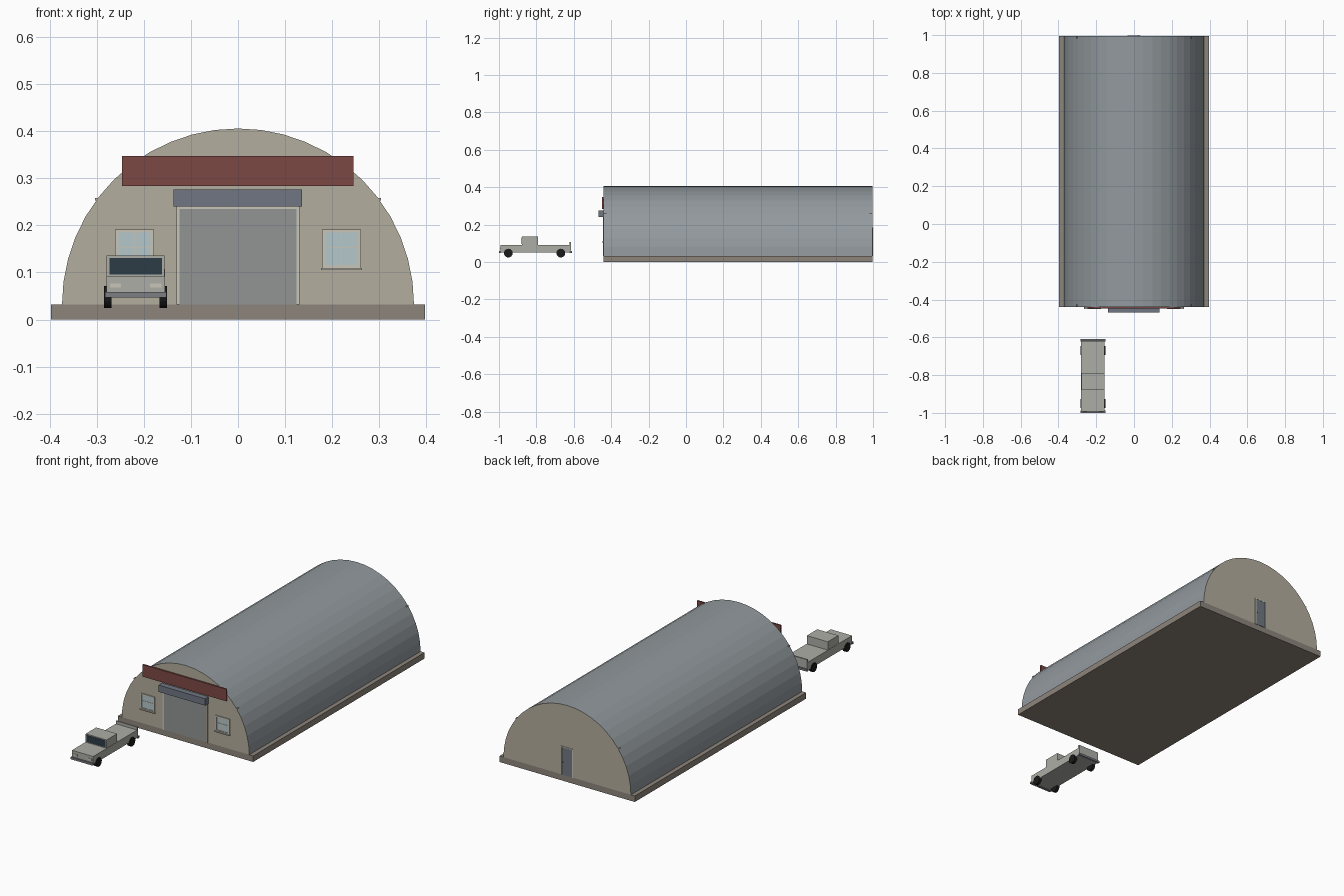
import bpy, math

if "Cube" in bpy.data.objects:
    bpy.data.objects.remove(bpy.data.objects["Cube"])

SLAB, R = 0.032, 0.374          # slab height, vault radius
Y0, Y1 = -0.44, 0.996           # building ends


def mat(name, r, g, b):
    m = bpy.data.materials.new(name)
    m.diffuse_color = (r, g, b, 1)
    m.use_nodes = True
    m.node_tree.nodes["Principled BSDF"].inputs["Base Color"].default_value = m.diffuse_color
    return m


WALL = mat("tan_plaster", .45, .42, .34)
SLABM = mat("slab_concrete", .27, .235, .20)
ROOF = mat("roof_metal", .29, .32, .34)
SIGN = mat("sign_red", .20, .065, .06)
HOUSING = mat("housing_blue_grey", .16, .18, .23)
SHUTTER = mat("shutter_grey", .29, .30, .30)
TRIM = mat("trim_cream", .58, .56, .48)
GLASS = mat("window_glass", .46, .57, .60)
DARK = mat("windshield_glass", .025, .045, .06)
PAINT = mat("truck_paint", .42, .42, .39)
BUMPER = mat("bumper_grey", .20, .21, .23)
TYRE = mat("tyre_black", .01, .01, .01)
DOOR = mat("door_blue_grey", .16, .19, .22)


def mesh(name, verts, faces, m):
    me = bpy.data.meshes.new(name)
    me.from_pydata(verts, [], faces)
    me.materials.append(m)
    ob = bpy.data.objects.new(name, me)
    bpy.context.collection.objects.link(ob)
    return ob


def box(name, x, y, z, m):
    v = [(a, b, c) for a in x for b in y for c in z]
    f = [(0, 1, 3, 2), (4, 6, 7, 5), (0, 4, 5, 1), (2, 3, 7, 6), (0, 2, 6, 4), (1, 5, 7, 3)]
    return mesh(name, v, f, m)


def arc(r, y, n=24):
    return [(r * math.cos(math.pi * i / n), y, SLAB + r * math.sin(math.pi * i / n))
            for i in range(n + 1)]


# slab and vaulted roof
box("slab", (-.397, .397), (Y0, Y1), (0, SLAB), SLABM)
n = 25
mesh("vault_roof", arc(R, Y0) + arc(R, Y1),
     [(i, i + 1, n + i + 1, n + i) for i in range(n - 1)], ROOF)

# end walls and the small lugs at their edges
mesh("front_wall", arc(R, Y0), [tuple(reversed(range(n)))], WALL)
mesh("back_wall", arc(R, Y1), [tuple(range(n))], WALL)
for s in (-1, 1):
    for end, y in (("front", (Y0, Y0 + .015)), ("back", (Y1 - .015, Y1))):
        box(end + "_wall_lug", sorted((s * .292, s * .304)), y, (.253, .258), WALL)

# big front door with trim, shutter housing and sign board
box("shutter_door", (-.125, .125), (Y0 - .002, Y0), (SLAB, .236), SHUTTER)
for s in (-1, 1):
    box("door_jamb", sorted((s * .124, s * .131)), (Y0 - .005, Y0), (SLAB, .241), TRIM)
box("door_head", (-.131, .131), (Y0 - .005, Y0), (.235, .241), TRIM)
box("shutter_housing", (-.137, .136), (Y0 - .029, Y0), (.24, .276), HOUSING)
box("sign_board", (-.246, .245), (Y0 - .008, Y0), (.284, .348), SIGN)


def window(cx):
    f = (Y0 - .005, Y0)
    box("window_glass", (cx - .036, cx + .036), (Y0 - .002, Y0), (.114, .186), GLASS)
    for s in (-1, 1):
        box("window_side", sorted((cx + s * .034, cx + s * .041)), f, (.110, .191), TRIM)
    for z in (.110, .185):
        box("window_rail", (cx - .034, cx + .034), f, (z, z + .006), TRIM)
    box("window_mullion", (cx - .0015, cx + .0015), (Y0 - .004, Y0), (.116, .185), TRIM)
    box("window_crossbar", (cx - .034, cx + .034), (Y0 - .0035, Y0), (.1515, .1545), TRIM)
    box("window_sill", (cx - .044, cx + .044), (Y0 - .01, Y0), (.105, .110), TRIM)


for cx in (-.22, .22):
    window(cx)

# back door
box("back_door", (-.03, .03), (Y1, Y1 + .002), (SLAB, .178), DOOR)
for s in (-1, 1):
    box("back_door_jamb", sorted((s * .03, s * .035)), (Y1, Y1 + .003), (SLAB, .183), TRIM)
box("back_door_head", (-.03, .03), (Y1, Y1 + .003), (.178, .183), TRIM)
box("back_door_knob", (.020, .025), (Y1, Y1 + .004), (.098, .104), TYRE)

# pickup truck
TX = -.2175


def tbox(name, hw, y, z, m):
    return box(name, (TX - hw, TX + hw), y, z, m)


tbox("truck_body", .0625, (-.992, -.618), (.05, .092), PAINT)
tbox("truck_cab", .0615, (-.878, -.79), (.092, .136), PAINT)
tbox("truck_windshield", .056, (-.88, -.878), (.096, .131), DARK)
tbox("truck_tailgate", .0625, (-.624, -.616), (.06, .107), PAINT)
tbox("front_bumper", .0655, (-1.0, -.988), (.047, .058), BUMPER)
tbox("rear_bumper", .0655, (-.622, -.61), (.047, .058), BUMPER)
for s in (-1, 1):
    cx = TX + s * .043
    box("headlight", (cx - .012, cx + .012), (-.994, -.992), (.068, .077), TRIM)
    for y in (-.95, -.669):
        bpy.ops.mesh.primitive_cylinder_add(
            vertices=16, radius=.0235, depth=.016,
            location=(TX + s * .059, y, .0475), rotation=(0, math.pi / 2, 0))
        w = bpy.context.object
        w.name = "wheel"
        w.data.materials.append(TYRE)
